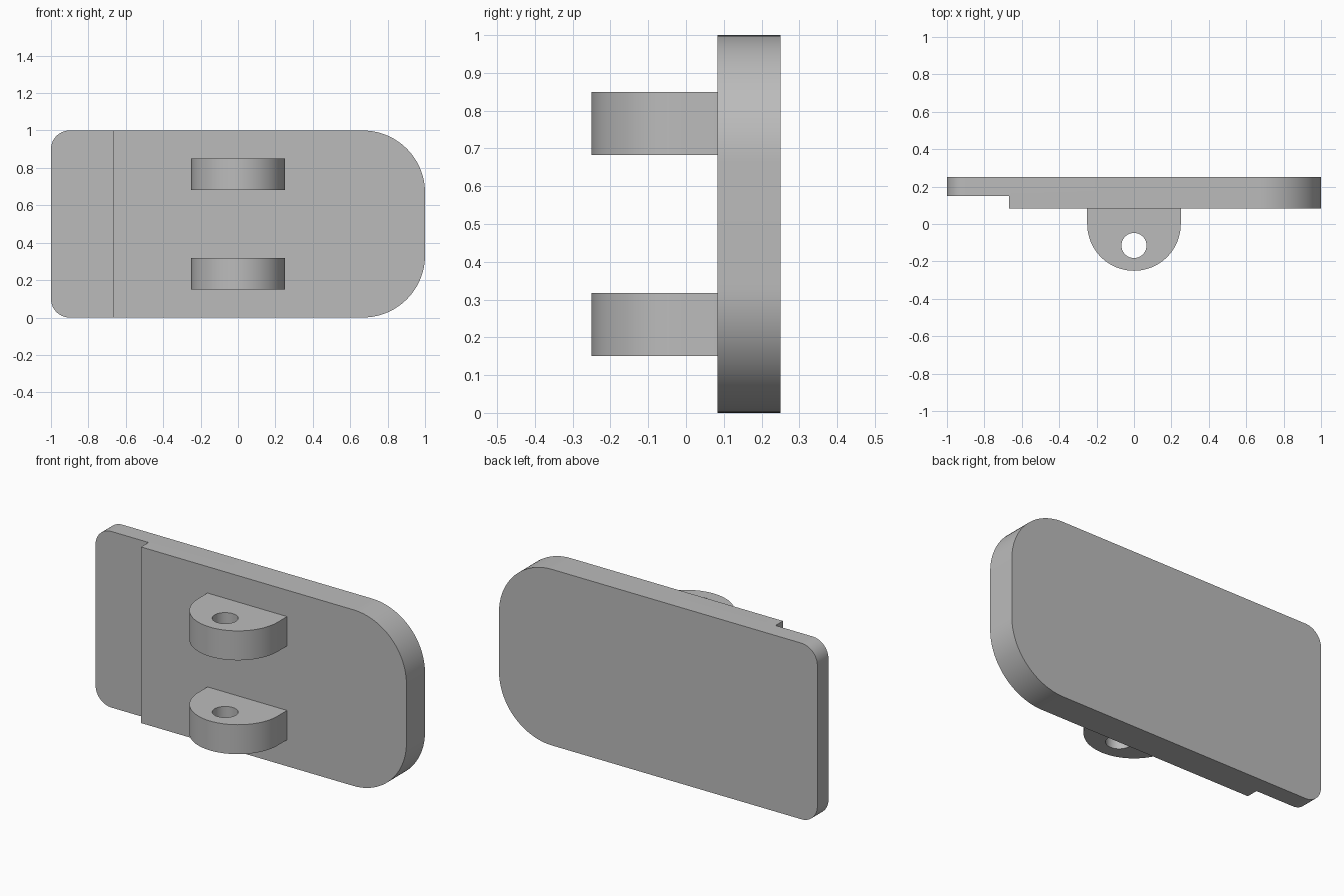
import bpy
import bmesh
from math import cos, sin, pi, radians
from mathutils import Matrix

default = bpy.data.objects.get("Cube")
if default:
    bpy.data.objects.remove(default, do_unlink=True)

grey = bpy.data.materials.new("plain grey")
grey.use_nodes = True
GREY = (0.5, 0.5, 0.5, 1)
grey.diffuse_color = GREY
grey.node_tree.nodes["Principled BSDF"].inputs["Base Color"].default_value = GREY

FRONT, BACK, LEDGE = 0.083, 0.25, 0.15   # plate depth and recessed ledge


def arc(cx, cy, r, start, end, steps=24):
    return [(cx + r * cos(radians(start + (end - start) * i / steps)),
             cy + r * sin(radians(start + (end - start) * i / steps)))
            for i in range(steps + 1)]


def circle(cx, cy, r):
    return arc(cx, cy, r, 0, 360, 64)[:-1]


def prism(name, outline, low, high, upright=False):
    """Extrude an outline along z, or along y when upright (outline in x, z)."""
    bm = bmesh.new()
    face = bm.faces.new([bm.verts.new((x, y, low)) for x, y in outline])
    side = bmesh.ops.extrude_face_region(bm, geom=[face])["geom"]
    top = [v for v in side if isinstance(v, bmesh.types.BMVert)]
    bmesh.ops.translate(bm, verts=top, vec=(0, 0, high - low))
    if upright:
        swap = Matrix(((1, 0, 0, 0), (0, 0, 1, 0), (0, 1, 0, 0), (0, 0, 0, 1)))
        bm.transform(swap)
    bmesh.ops.recalc_face_normals(bm, faces=bm.faces)
    mesh = bpy.data.meshes.new(name)
    bm.to_mesh(mesh)
    bm.free()
    mesh.materials.append(grey)
    obj = bpy.data.objects.new(name, mesh)
    bpy.context.collection.objects.link(obj)
    return obj


def cut(target, cutters):
    """Subtract the cutters, then remove them."""
    for cutter in cutters:
        cutter.hide_render = True
        mod = target.modifiers.new("cut", "BOOLEAN")
        mod.operation = "DIFFERENCE"
        mod.solver = "EXACT"
        mod.object = cutter
        bpy.ops.object.select_all(action="DESELECT")
        target.select_set(True)
        bpy.context.view_layer.objects.active = target
        bpy.ops.object.modifier_apply(modifier=mod.name)
        bpy.data.objects.remove(cutter, do_unlink=True)
    bpy.ops.object.shade_smooth_by_angle(angle=radians(30))


# Plate: large radii at one end, small radii at the other
R, r = 0.333, 0.1
outline = (arc(1 - R, R, R, -90, 0) + arc(1 - R, 1 - R, R, 0, 90)
           + arc(r - 1, 1 - r, r, 90, 180) + arc(r - 1, r, r, 180, 270))
plate = prism("mounting_plate", outline, FRONT, BACK, True)

# Stepped ledge, slot, two screw holes and a shallow round pocket
SX = -0.833
ledge = [(-1.2, -0.2), (-0.667, -0.2), (-0.667, 1.2), (-1.2, 1.2)]
slot = arc(SX, 0.633, 0.05, 0, 180) + arc(SX, 0.367, 0.05, 180, 360)
cutters = [prism("ledge_cutter", ledge, -0.1, LEDGE, True),
           prism("slot_cutter", slot, 0, 0.4, True),
           prism("pocket_cutter", circle(0.732, 0.5, 0.185), 0, LEDGE, True)]
for z in (0.217, 0.783):
    cutters.append(prism("screw_cutter", circle(SX, z, 0.06), 0, 0.4, True))
cut(plate, cutters)

# Two rounded lugs with pin holes
lug_outline = arc(0, 0, 0.25, 180, 360, 48) + [(0.25, FRONT), (-0.25, FRONT)]
for name, z in (("lower_lug", 0.15), ("upper_lug", 0.683)):
    lug = prism(name, lug_outline, z, z + 0.167)
    cut(lug, [prism("pin_cutter", circle(0, -0.115, 0.067), z - 0.1, z + 0.3)])
